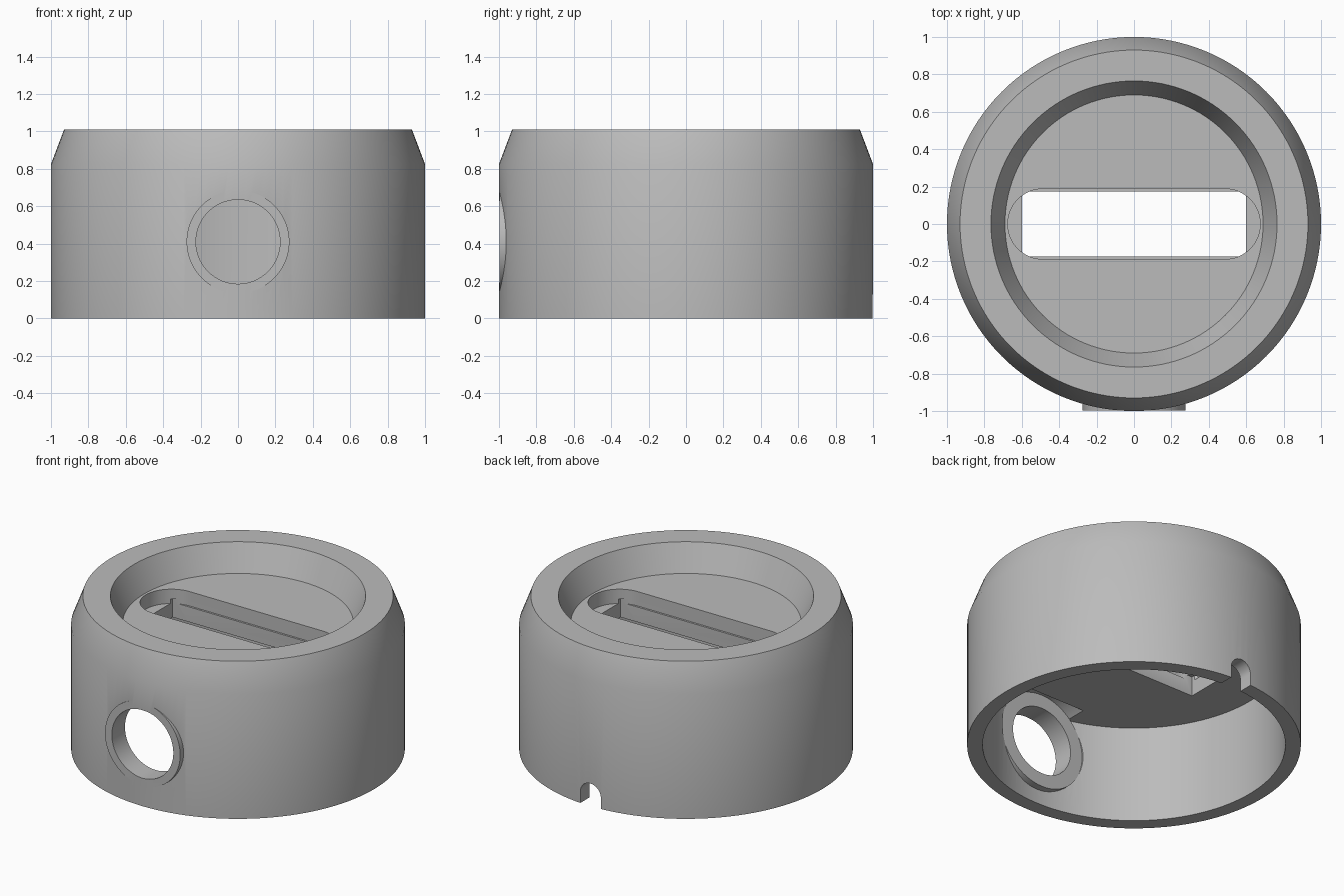
import bpy, bmesh, math
from mathutils import Matrix, Vector

cube = bpy.data.objects.get("Cube")
if cube:
    bpy.data.objects.remove(cube, do_unlink=True)

grey = bpy.data.materials.new("plain grey")
grey.use_nodes = True
grey.diffuse_color = (0.5, 0.5, 0.5, 1)
grey.node_tree.nodes["Principled BSDF"].inputs["Base Color"].default_value = (0.5, 0.5, 0.5, 1)


def finish(name, bm):
    bmesh.ops.recalc_face_normals(bm, faces=bm.faces[:])
    mesh = bpy.data.meshes.new(name)
    bm.to_mesh(mesh)
    bm.free()
    mesh.materials.append(grey)
    obj = bpy.data.objects.new(name, mesh)
    bpy.context.collection.objects.link(obj)
    return obj


def lathe(name, profile, steps=128):
    """Spin a radius/height profile about z; both ends lie on the axis."""
    bm = bmesh.new()
    verts = [bm.verts.new((r, 0, z)) for r, z in profile]
    edges = [bm.edges.new(pair) for pair in zip(verts, verts[1:])]
    bmesh.ops.spin(bm, geom=verts + edges, cent=(0, 0, 0), axis=(0, 0, 1),
                   angle=math.tau, steps=steps, use_duplicate=False)
    bmesh.ops.remove_doubles(bm, verts=bm.verts[:], dist=0.0001)
    return finish(name, bm)


def prism(name, outline, start, direction):
    """Extrude a closed loop of points along a direction."""
    bm = bmesh.new()
    face = bm.faces.new([bm.verts.new(Vector(p) + Vector(start)) for p in outline])
    moved = bmesh.ops.extrude_face_region(bm, geom=[face], use_keep_orig=True)
    new_verts = [g for g in moved["geom"] if isinstance(g, bmesh.types.BMVert)]
    bmesh.ops.translate(bm, verts=new_verts, vec=direction)
    return finish(name, bm)


def arc(radius, first, last, steps):
    return [(radius * math.cos(a), radius * math.sin(a))
            for a in (math.radians(first + (last - first) * i / steps)
                      for i in range(steps + 1))]


PORT_Z = 0.41


def port_disc(name, radius, y0, y1):
    outline = [(x, 0, z) for x, z in arc(radius, 0, 360, 64)[:-1]]
    return prism(name, outline, (0, y0, PORT_Z), (0, y1 - y0, 0))


def combine(body, tool, operation):
    mod = body.modifiers.new(tool.name, "BOOLEAN")
    mod.operation = operation
    mod.solver = "EXACT"
    mod.object = tool
    bpy.context.view_layer.objects.active = body
    bpy.ops.object.modifier_apply(modifier=mod.name)
    bpy.data.objects.remove(tool, do_unlink=True)


# Round housing: open below, tapered dish on top
housing = lathe("round_housing", [
    (0, 0.64), (0.907, 0.64), (0.907, 0), (1, 0), (1, 0.825),
    (0.93, 1.01), (0.765, 1.01), (0.69, 0.835), (0, 0.835)])

# Flat boss outside and pad inside around the front port
combine(housing, port_disc("port_boss", 0.275, -0.997, -0.9), "UNION")
combine(housing, port_disc("port_pad", 0.315, -0.93, -0.86), "UNION")

# Port hole and clearance behind it, which bites into the ceiling
combine(housing, port_disc("port_clearance", 0.315, -0.86, -0.73), "DIFFERENCE")
combine(housing, port_disc("port_hole", 0.225, -1.1, -0.75), "DIFFERENCE")

# Rounded slot in the dish floor, over a squared opening
end = arc(0.188, -90, 90, 24)
slot = [(x + 0.487, y, 0) for x, y in end] + [(-x - 0.487, -y, 0) for x, y in end]
combine(housing, prism("slot_pocket", slot, (0, 0, 0.74), (0, 0, 0.2)), "DIFFERENCE")
opening = [(-0.6, -0.175, 0), (0.6, -0.175, 0), (0.6, 0.175, 0), (-0.6, 0.175, 0)]
combine(housing, prism("slot_opening", opening, (0, 0, 0.55), (0, 0, 0.22)), "DIFFERENCE")

# Round-topped cable notch in the back of the rim
notch = [(x, 0, z + 0.075) for x, z in arc(0.075, 0, 180, 16)]
notch += [(-0.075, 0, -0.1), (0.075, 0, -0.1)]
combine(housing, prism("cable_notch", notch, (0, 0.8, 0), (0, 0.3, 0)), "DIFFERENCE")

# Smooth round walls with crisp edges
bpy.ops.object.select_all(action="DESELECT")
housing.select_set(True)
bpy.context.view_layer.objects.active = housing
bpy.ops.object.shade_smooth_by_angle(angle=math.radians(30))
